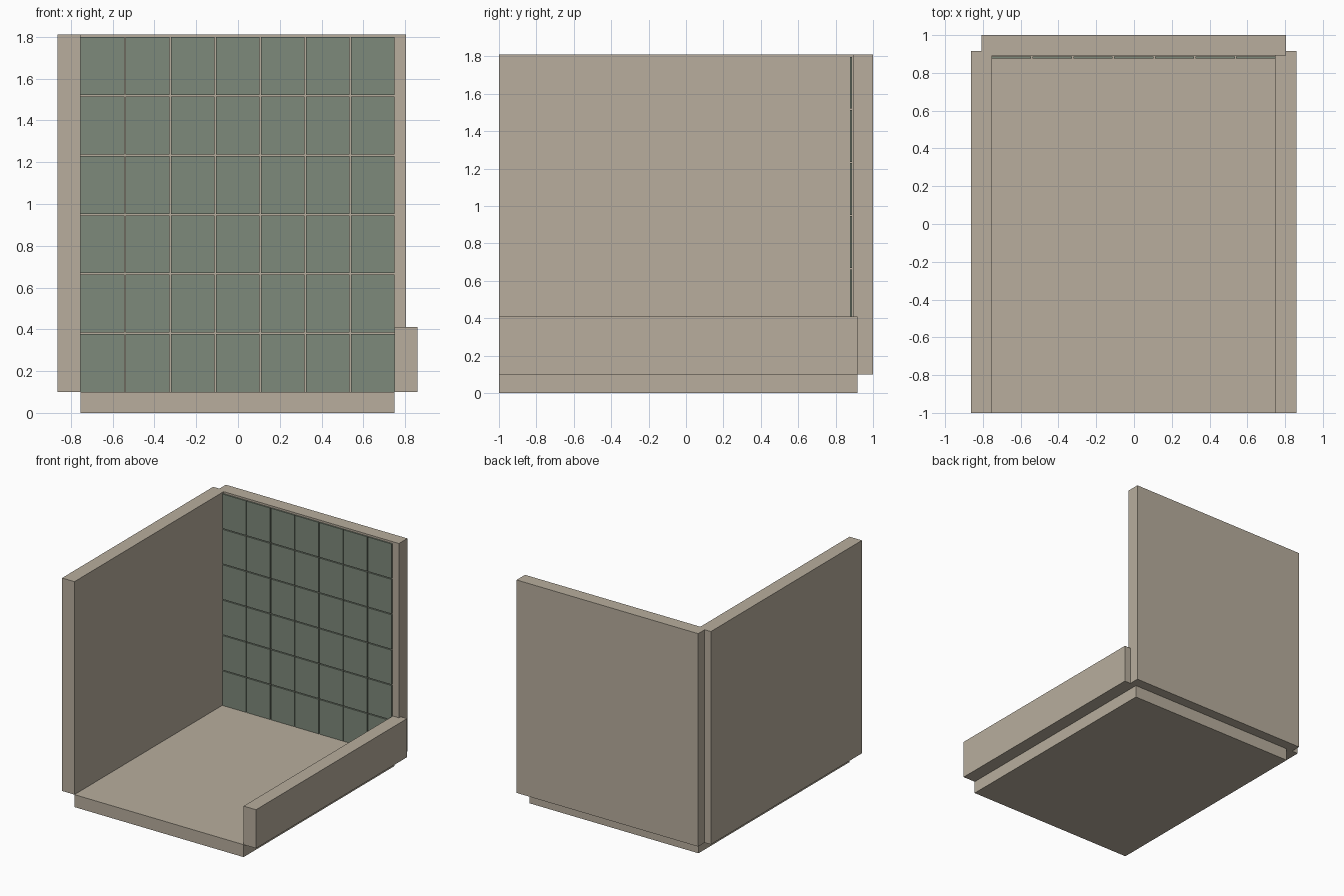
import bpy
import bmesh
from mathutils import Matrix, Vector

if "Cube" in bpy.data.objects:
    bpy.data.objects.remove(bpy.data.objects["Cube"])


def material(name, rgb):
    mat = bpy.data.materials.new(name)
    mat.diffuse_color = (*rgb, 1)
    mat.use_nodes = True
    mat.node_tree.nodes["Principled BSDF"].inputs["Base Color"].default_value = mat.diffuse_color
    return mat


beige = material("warm beige", (0.479, 0.423, 0.337))
green = material("grey green", (0.208, 0.252, 0.197))


def add_box(bm, lo, hi):
    lo, hi = Vector(lo), Vector(hi)
    mat = Matrix.Translation((lo + hi) / 2) @ Matrix.Diagonal((*(hi - lo), 1))
    bmesh.ops.create_cube(bm, size=1, matrix=mat)


def make_object(name, boxes, mat):
    bm = bmesh.new()
    for lo, hi in boxes:
        add_box(bm, lo, hi)
    mesh = bpy.data.meshes.new(name)
    bm.to_mesh(mesh)
    bm.free()
    mesh.materials.append(mat)
    bpy.context.collection.objects.link(bpy.data.objects.new(name, mesh))


LEFT, RIGHT = -0.753, 0.75      # inner faces of the side walls
FLOOR, TOP = 0.10, 1.81         # floor surface and wall top

# Floor slab and the three walls around it
make_object("floor", [((LEFT, -1, 0), (RIGHT, 0.917, FLOOR))], beige)
make_object("left_wall", [((-0.863, -1, FLOOR), (LEFT, 0.917, TOP))], beige)
make_object("right_low_wall", [((RIGHT, -1, FLOOR), (0.86, 0.917, 0.41))], beige)
make_object("back_wall", [((-0.808, 0.893, FLOOR), (0.805, 1, TOP))], beige)

# Grid of thin tiles in front of the back wall
COLS, ROWS, GAP = 7, 6, 0.007
tile_top = 1.798
w = (RIGHT - LEFT - GAP * (COLS - 1)) / COLS
h = (tile_top - FLOOR - GAP * (ROWS - 1)) / ROWS
tiles = []
for c in range(COLS):
    for r in range(ROWS):
        x, z = LEFT + c * (w + GAP), FLOOR + r * (h + GAP)
        tiles.append(((x, 0.876, z), (x + w, 0.887, z + h)))
make_object("wall_tiles", tiles, green)
